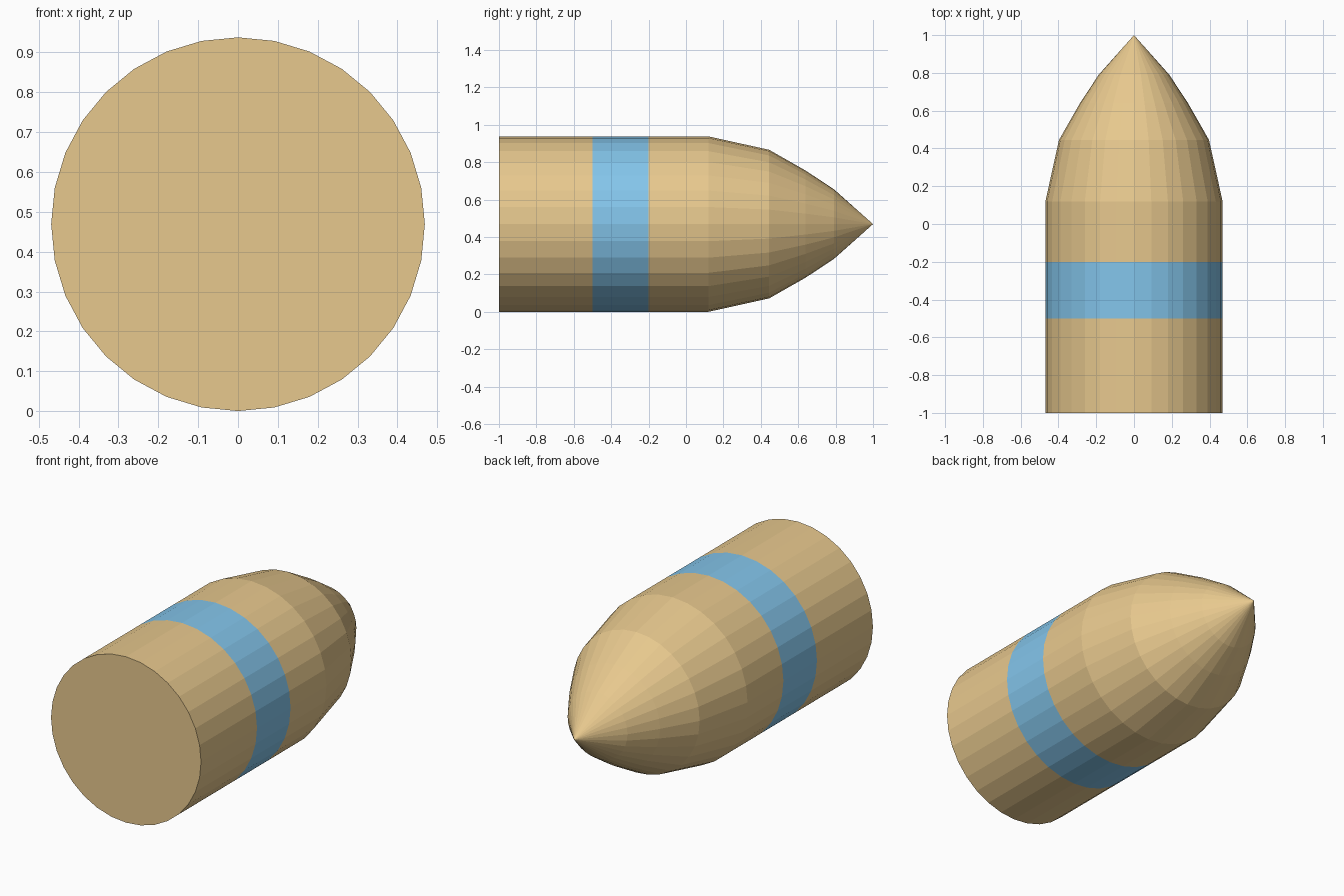
import bpy, bmesh
from math import sin, cos, tau

if "Cube" in bpy.data.objects:
    bpy.data.objects.remove(bpy.data.objects["Cube"])

SIDES = 32
R = 0.469

def material(name, color):
    m = bpy.data.materials.new(name)
    m.diffuse_color = color
    m.use_nodes = True
    m.node_tree.nodes["Principled BSDF"].inputs["Base Color"].default_value = m.diffuse_color
    return m

# Shell profile from the flat base to the tip: (y, radius)
profile = [(-1.0, R), (-0.5, R), (-0.2, R), (0.12, R),
           (0.445, 0.397), (0.64, 0.286), (0.79, 0.187)]
BAND = 1  # profile segment that carries the painted band

bm = bmesh.new()
rings = [[bm.verts.new((r * sin(tau * i / SIDES), y, R + r * cos(tau * i / SIDES)))
          for i in range(SIDES)] for y, r in profile]

# Body and curved nose
for s, (a, b) in enumerate(zip(rings, rings[1:])):
    for i in range(SIDES):
        j = (i + 1) % SIDES
        face = bm.faces.new((a[i], a[j], b[j], b[i]))
        face.material_index = 1 if s == BAND else 0

# Pointed tip and flat base
tip = bm.verts.new((0, 1.0, R))
for i in range(SIDES):
    bm.faces.new((rings[-1][i], rings[-1][(i + 1) % SIDES], tip))
bm.faces.new(rings[0])
bmesh.ops.recalc_face_normals(bm, faces=bm.faces)

mesh = bpy.data.meshes.new("bullet")
bm.to_mesh(mesh)
bm.free()
mesh.materials.append(material("brass", (0.8, 0.58, 0.27, 1)))
mesh.materials.append(material("blue_band", (0.23, 0.56, 0.83, 1)))
bpy.context.collection.objects.link(bpy.data.objects.new("bullet", mesh))
